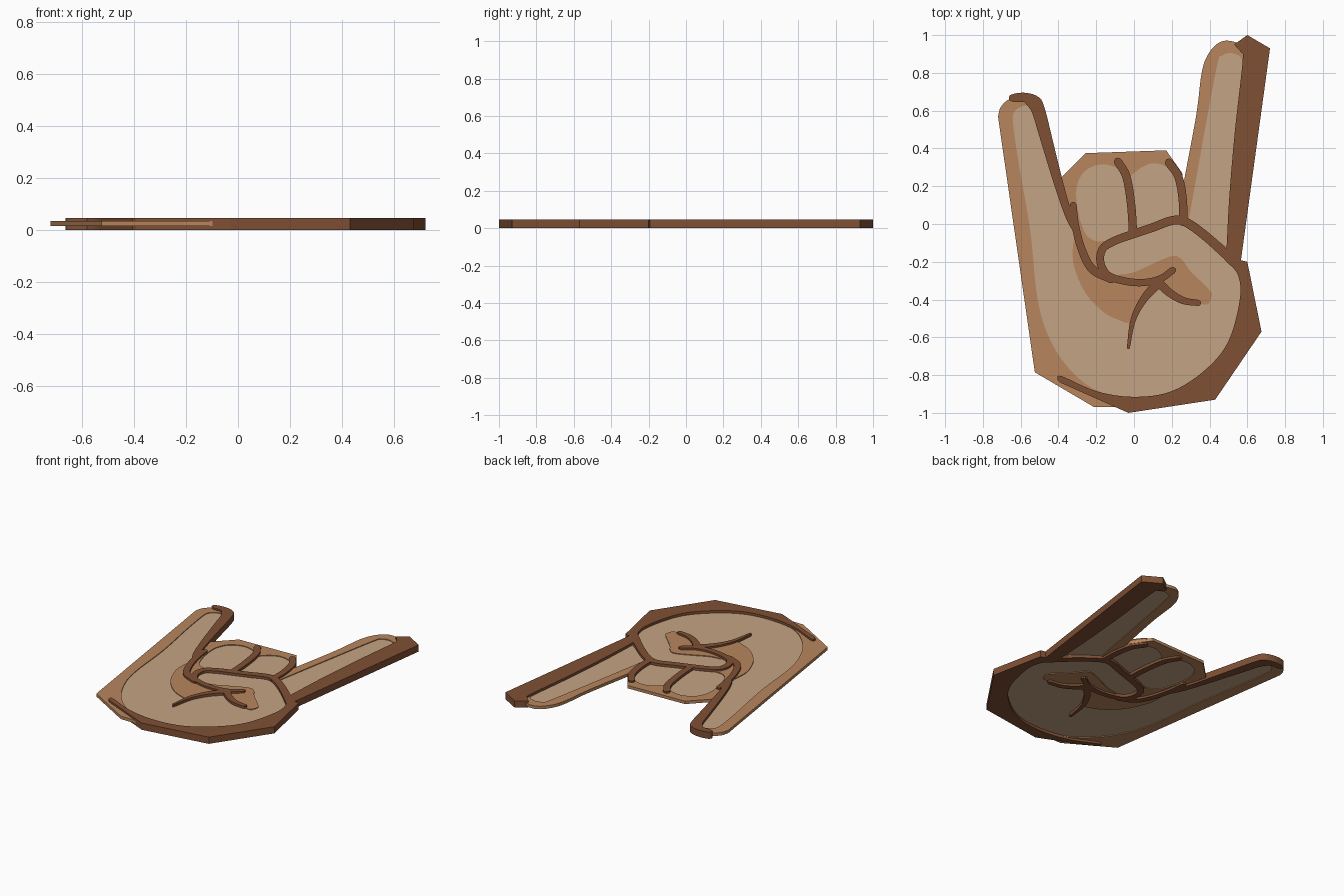
import bpy
import bmesh
from mathutils import Vector

default = bpy.data.objects.get("Cube")
if default:
    bpy.data.objects.remove(default, do_unlink=True)


def make_material(name, color):
    mat = bpy.data.materials.new(name)
    mat.use_nodes = True
    mat.diffuse_color = (*color, 1)
    mat.node_tree.nodes["Principled BSDF"].inputs["Base Color"].default_value = (*color, 1)
    return mat


LIGHT = make_material("light skin", (.55, .37, .23))
MID = make_material("shaded skin", (.48, .24, .11))
DARK = make_material("dark outline", (.215, .08, .035))

# Bottom and top height of each layer
LAYERS = {LIGHT: (.019, .029), MID: (.014, .034), DARK: (0, .046)}


def smooth(points, steps=6):
    """Rounded open path passing through the points."""
    pts = [Vector(p) for p in points]
    pts = [2 * pts[0] - pts[1]] + pts + [2 * pts[-1] - pts[-2]]
    path = []
    for a, b, c, d in zip(pts, pts[1:], pts[2:], pts[3:]):
        for i in range(steps):
            t = i / steps
            path.append(b + .5 * t * ((c - a) + t * ((2 * a - 5 * b + 4 * c - d)
                                                     + t * (3 * (b - c) + d - a))))
    return path + [pts[-2]]


def slab(name, mat, *outlines):
    """Flat plate with the first outline as its border and the others as holes."""
    low, high = LAYERS[mat]
    curve = bpy.data.curves.new(name, "CURVE")
    curve.dimensions = "2D"
    curve.fill_mode = "BOTH"
    curve.extrude = (high - low) / 2
    for outline in outlines:
        spline = curve.splines.new("POLY")
        spline.points.add(len(outline) - 1)
        for point, co in zip(spline.points, outline):
            point.co = (co[0], co[1], 0, 1)
        spline.use_cyclic_u = True
    temp = bpy.data.objects.new(name + " path", curve)
    bpy.context.scene.collection.objects.link(temp)
    bpy.context.view_layer.update()
    graph = bpy.context.evaluated_depsgraph_get()
    mesh = bpy.data.meshes.new_from_object(temp.evaluated_get(graph))
    bpy.data.objects.remove(temp, do_unlink=True)
    bpy.data.curves.remove(curve)

    # Weld the walls to the caps and face everything outward
    bm = bmesh.new()
    bm.from_mesh(mesh)
    bmesh.ops.remove_doubles(bm, verts=bm.verts, dist=.0002)
    bmesh.ops.recalc_face_normals(bm, faces=bm.faces)
    bmesh.ops.translate(bm, verts=bm.verts, vec=(0, 0, (low + high) / 2))
    for face in bm.faces:
        face.smooth = False
    bm.to_mesh(mesh)
    bm.free()
    mesh.name = name
    mesh.materials.clear()
    mesh.materials.append(mat)
    obj = bpy.data.objects.new(name, mesh)
    bpy.context.scene.collection.objects.link(obj)
    return obj


def stroke(name, points, start=.022, end=.022):
    """Round-ended line whose half width runs from start to end."""
    path = smooth(points)
    left, right = [], []
    last = len(path) - 1
    for i, p in enumerate(path):
        along = (path[min(i + 1, last)] - path[max(i - 1, 0)]).normalized()
        across = Vector((-along.y, along.x))
        width = start + (end - start) * i / last
        left.append(p + across * width)
        right.append(p - across * width)
        if i == 0:
            head = [p - along * width * .7 - across * width * .7, p - along * width,
                    p - along * width * .7 + across * width * .7]
        if i == last:
            tail = [p + along * width * .7 + across * width * .7, p + along * width,
                    p + along * width * .7 - across * width * .7]
    slab(name, DARK, head + left + tail + right[::-1])


# Light skin areas; their hidden edges run under the dark lines
palm = (
    smooth([(-.55, .63), (-.6, .62), (-.635, .59), (-.64, .53), (-.61, .32), (-.55, -.03),
            (-.51, -.4), (-.445, -.61), (-.34, -.77), (-.2, -.88), (0, -.94)])
    + smooth([(.2, -.91), (.4, -.8), (.53, -.63), (.59, -.42), (.57, -.27), (.53, -.2)])
    + smooth([(.38, -.07), (.27, .005), (.2, .01), (.1, -.03), (0, -.065), (-.1, -.1),
              (-.165, -.14), (-.178, -.2), (-.15, -.26), (-.1, -.285)])
    + smooth([(-.08, -.268), (0, -.255), (.1, -.21), (.2, -.17), (.25, -.185), (.3, -.25),
              (.4, -.35), (.41, -.385), (.39, -.425), (.34, -.42), (.27, -.405), (.2, -.37),
              (.14, -.315)])
    + smooth([(.1, -.34), (.03, -.43), (-.02, -.525)])
    + smooth([(-.04, -.525), (-.15, -.475), (-.25, -.375), (-.31, -.25), (-.325, -.15),
              (-.31, -.03)])
    + [Vector(p) for p in [(-.36, .1), (-.46, .4), (-.52, .59)]]
)
ring = smooth([(-.01, -.04), (-.1, -.075), (-.19, -.092), (-.25, -.06), (-.285, .02),
               (-.305, .13), (-.3, .21), (-.26, .28), (-.18, .315), (-.1, .3), (-.06, .25),
               (-.02, .1)])
middle = smooth([(.01, -.035), (0, .1), (-.022, .23), (.02, .285), (.09, .32), (.16, .31),
                 (.21, .27), (.25, .15), (.255, .04), (.2, .03), (.1, -.005)])
index = smooth([(.29, .02), (.365, .44), (.44, .84), (.465, .89), (.51, .905), (.56, .89)])
index += [Vector(p) for p in [(.59, .84), (.52, -.14), (.38, -.045)]]

areas = {"palm_and_little_finger": palm, "folded_ring_finger": ring,
         "folded_middle_finger": middle, "index_finger": index}
for name, outline in areas.items():
    slab(name, LIGHT, outline)

# Shaded skin plate with openings for the light areas
border = (
    smooth([(-.72, .57), (-.705, .62), (-.66, .66), (-.58, .67), (-.51, .64)])
    + [(-.39, .22), (-.38, .25), (-.255, .375), (.17, .39), (.255, .27), (.262, .22)]
    + smooth([(.265, .23), (.33, .58), (.36, .81), (.4, .91), (.46, .965), (.53, .965),
              (.58, .93)])
    + [(.64, .9), (.545, -.2), (.59, -.27), (.63, -.55), (.41, -.89), (-.03, -.97),
       (-.21, -.97), (-.525, -.785)]
)
slab("shaded_skin", MID, border, *areas.values())

# Broad dark edges of the hand
slab("palm_edge", DARK,
     [(.5, -.15), (.56, -.19), (.6, -.2), (.675, -.57), (.43, -.93), (-.03, -1), (-.39, -.84)]
     + smooth([(-.405, -.825), (-.385, -.805), (-.2, -.885), (0, -.915), (.2, -.885),
               (.38, -.77), (.5, -.62), (.56, -.4), (.55, -.27), (.48, -.19)]))
slab("index_finger_edge", DARK,
     [(.6, 1), (.72, .93), (.565, -.2), (.49, -.14)]
     + smooth([(.49, -.13), (.505, .15), (.535, .5), (.575, .86), (.565, .91), (.53, .95)]))
slab("little_finger_edge", DARK,
     smooth([(-.64, .645), (-.662, .66), (-.65, .685), (-.58, .695), (-.51, .675),
             (-.475, .62), (-.42, .4), (-.37, .2), (-.335, .08), (-.29, -.04)])
     + smooth([(-.31, -.06), (-.36, .03), (-.42, .2), (-.5, .46), (-.54, .59), (-.58, .645)]))

# Dark contour lines
stroke("thumb_line", [(.53, -.2), (.38, -.065), (.27, .012), (.2, .018), (.1, -.018),
                      (0, -.052), (-.1, -.088), (-.165, -.13), (-.178, -.2), (-.14, -.27),
                      (-.05, -.302), (.05, -.31), (.14, -.29), (.205, -.245)], .025, .018)
stroke("palm_crease", [(.13, -.31), (.05, -.4), (-.005, -.51), (-.03, -.655)], .026, .008)
stroke("thumb_base_crease", [(.13, -.31), (.19, -.365), (.26, -.405), (.34, -.418)], .024, .016)
stroke("ring_middle_line", [(-.085, .33), (-.04, .25), (-.015, .1), (-.005, -.05)])
stroke("middle_index_line", [(.185, .325), (.235, .25), (.258, .13), (.26, .01)])
stroke("fist_line", [(-.322, .1), (-.31, -.01), (-.275, -.14), (-.22, -.24), (-.12, -.29)],
       .018, .024)
